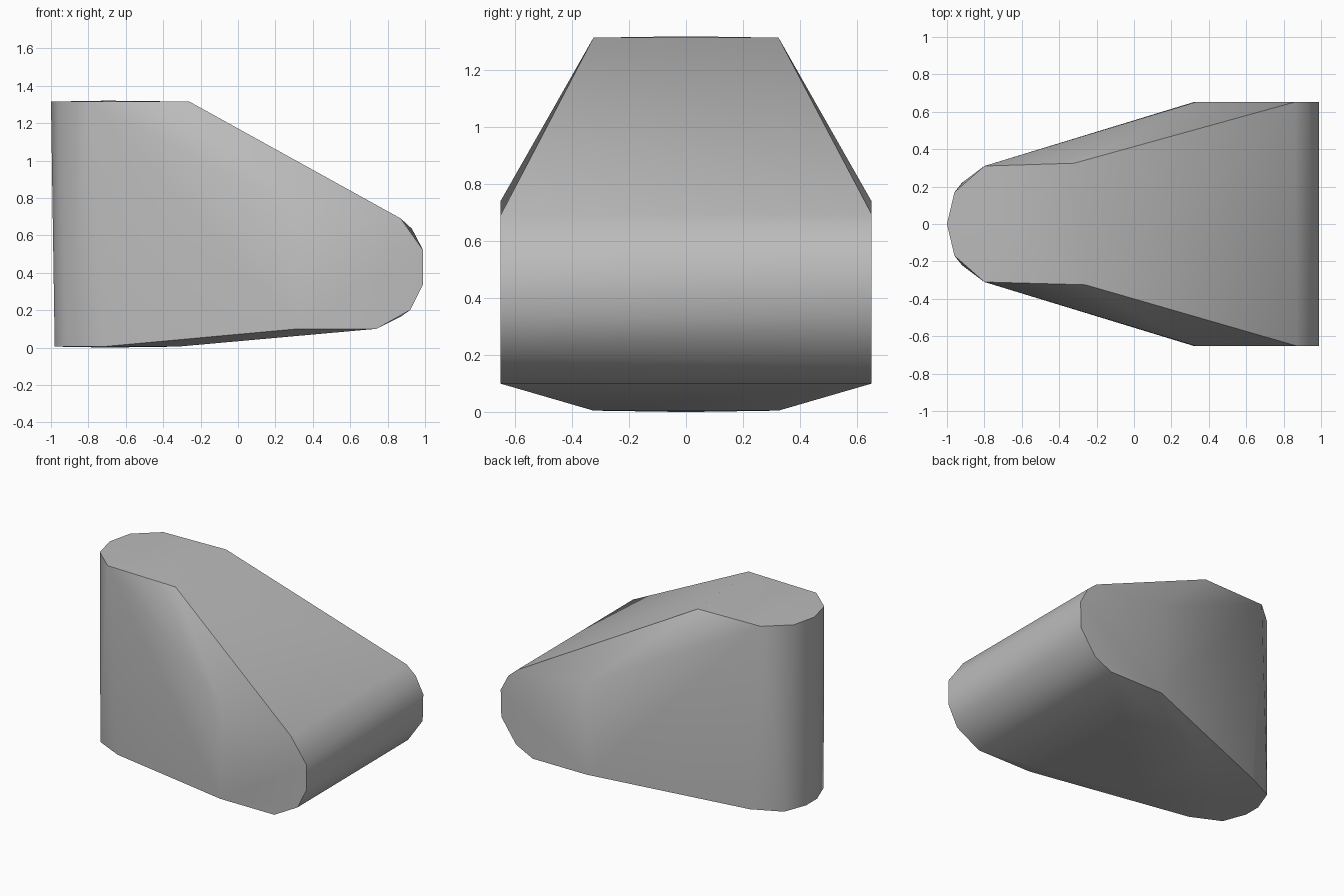
import bpy
import bmesh
from math import radians

cube = bpy.data.objects.get("Cube")
if cube:
    bpy.data.objects.remove(cube, do_unlink=True)

# Single plain grey
grey = bpy.data.materials.new("plain_grey")
grey.use_nodes = True
colour = (0.5, 0.5, 0.5, 1)
grey.diffuse_color = colour
grey.node_tree.nodes["Principled BSDF"].inputs["Base Color"].default_value = colour

# Outlines of the upright rounded end (x, y)
top_end = [(-.32, .325), (-.8, .31), (-.96, .17), (-1, 0),
           (-.96, -.17), (-.8, -.31), (-.26, -.325)]
bottom_half = [(-.32, .325), (-.72, .315), (-.92, .22), (-.98, .06)]

# Outlines of the lying rounded end (x, z)
front_end = [(.33, .74), (.87, .69), (.99, .52), (.99, .34),
             (.92, .2), (.74, .1), (.32, .1)]
back_end = [(.33, .74), (.86, .695), (.93, .635), (.99, .52),
            (.985, .33), (.87, .165), (.74, .1), (.32, .1)]

points = [(x, y, 1.315) for x, y in top_end]
points += [(x, s * y, .005) for x, y in bottom_half for s in (1, -1)]
points += [(x, -.652, z) for x, z in front_end]
points += [(x, .652, z) for x, z in back_end]
# Slight crown on both ends of the upright
points += [(-.7, 0, 1.32), (-.7, 0, 0)]

# Skin stretched over both rounded ends
bm = bmesh.new()
for p in points:
    bm.verts.new(p)
hull = bmesh.ops.convex_hull(bm, input=bm.verts[:])
loose = {g for g in hull["geom_interior"] + hull["geom_unused"]
         if isinstance(g, bmesh.types.BMVert)}
bmesh.ops.delete(bm, geom=list(loose), context="VERTS")
bmesh.ops.dissolve_limit(bm, angle_limit=radians(0.3), verts=bm.verts[:], edges=bm.edges[:])
bmesh.ops.recalc_face_normals(bm, faces=bm.faces[:])
mesh = bpy.data.meshes.new("wedge_block")
bm.to_mesh(mesh)
bm.free()
mesh.materials.append(grey)

block = bpy.data.objects.new("wedge_block", mesh)
bpy.context.collection.objects.link(block)
bpy.ops.object.select_all(action="DESELECT")
block.select_set(True)
bpy.context.view_layer.objects.active = block
bpy.ops.object.shade_smooth_by_angle(angle=radians(35))
